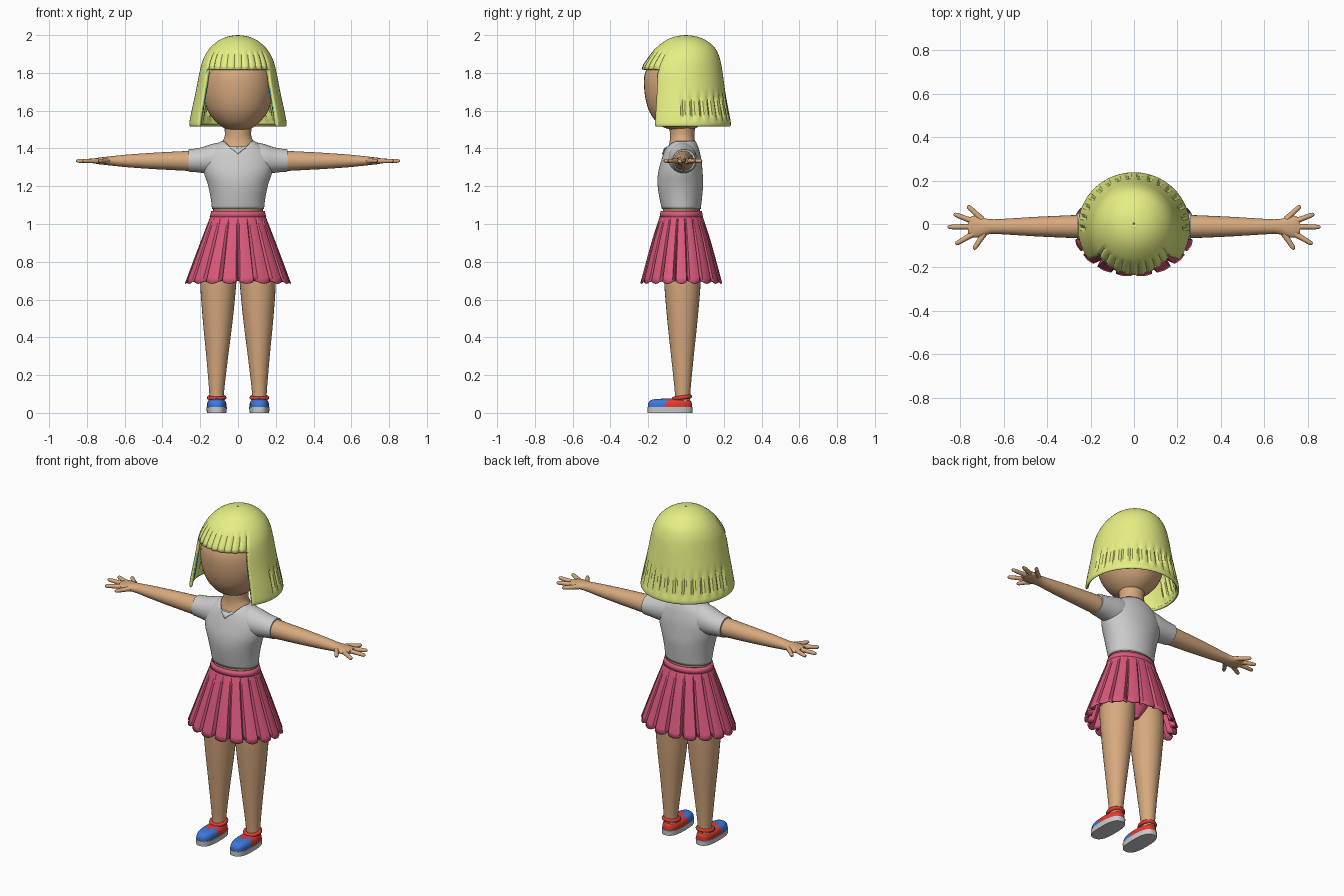
import bpy, bmesh
from math import sin, cos, tau, radians, copysign

if "Cube" in bpy.data.objects:
    bpy.data.objects.remove(bpy.data.objects["Cube"])


def material(name, rgb):
    m = bpy.data.materials.new(name)
    m.diffuse_color = (*rgb, 1)
    m.use_nodes = True
    m.node_tree.nodes["Principled BSDF"].inputs["Base Color"].default_value = m.diffuse_color
    return m


SKIN = material("skin", (.68, .40, .21))
HAIR = material("hair", (.79, .87, .23))
PINK = material("pink", (.70, .10, .20))
BLUE = material("blue", (.045, .19, .72))
RED = material("red", (.75, .045, .03))
CYAN = material("cyan", (.02, .40, .50))


def resample(rings, k):
    """Catmull-Rom interpolation between the given rings."""
    out = []
    for i in range(len(rings) - 1):
        a, b, c, d = (rings[max(i - 1, 0)], rings[i], rings[i + 1],
                      rings[min(i + 2, len(rings) - 1)])
        for s in range(k):
            t = s / k
            out.append([.5 * (2 * q + (r - p) * t + (2 * p - 5 * q + 4 * r - w) * t * t
                              + (3 * q - p - 3 * r + w) * t ** 3)
                        for p, q, r, w in zip(a, b, c, d)])
    return out + [list(rings[-1])]


def loft(name, rings, n=32, mats=(), k=4, axis="z", caps=True, power=1.0,
         deform=None, drop=None, paint=None, mirror=False, thick=0, angle=40):
    """Skin ellipses (pos, centre_a, centre_b, radius_a, radius_b); a/b = x/y, or y/z along x."""
    bm = bmesh.new()
    rows = []
    for pos, ca, cb, ra, rb in resample(rings, k):
        row = []
        for i in range(n):
            s, c = sin(tau * i / n), -cos(tau * i / n)
            p = [copysign(abs(s) ** power, s) * ra + ca,
                 copysign(abs(c) ** power, c) * rb + cb, pos]
            if deform:
                p = deform(i, p, ca, cb)
            row.append(bm.verts.new(p if axis == "z" else (p[2], p[0], p[1])))
        rows.append(row)
    for lo, hi in zip(rows, rows[1:]):
        for i in range(n):
            j = (i + 1) % n
            q = (lo[i], lo[j], hi[j], hi[i])
            zc = sum(v.co.z for v in q) / 4
            if not (drop and drop(i, zc)):
                bm.faces.new(q)
    if caps:
        bm.faces.new(rows[0][::-1])
        bm.faces.new(rows[-1])
    if paint:
        for f in bm.faces:
            f.material_index = paint(f.calc_center_median())
    bmesh.ops.delete(bm, geom=[v for v in bm.verts if not v.link_faces], context="VERTS")
    me = bpy.data.meshes.new(name)
    bm.to_mesh(me)
    bm.free()
    for m in mats:
        me.materials.append(m)
    ob = bpy.data.objects.new(name, me)
    bpy.context.collection.objects.link(ob)
    bpy.ops.object.select_all(action="DESELECT")
    ob.select_set(True)
    bpy.context.view_layer.objects.active = ob
    bpy.ops.object.shade_smooth_by_angle(angle=radians(angle))
    if thick:
        s = ob.modifiers.new("thickness", "SOLIDIFY")
        s.thickness, s.offset = thick, -1
    if mirror:
        ob.modifiers.new("mirror", "MIRROR")
    return ob


def tube(name, pts, radius, mat, cyclic=False):
    """Round tube through (x, y, z, radius factor) points, mirrored in x."""
    cu = bpy.data.curves.new(name, "CURVE")
    cu.dimensions, cu.bevel_depth, cu.bevel_resolution = "3D", radius, 3
    cu.use_fill_caps = True
    sp = cu.splines.new("POLY")
    sp.points.add(len(pts) - 1)
    for p, (x, y, z, r) in zip(sp.points, pts):
        p.co, p.radius = (x, y, z, 1), r
    sp.use_cyclic_u = cyclic
    sp.use_smooth = True
    cu.materials.append(mat)
    ob = bpy.data.objects.new(name, cu)
    bpy.context.collection.objects.link(ob)
    ob.modifiers.new("mirror", "MIRROR")


# Head
loft("head", [(1.50, 0, -.025, .06, .06), (1.515, 0, -.03, .085, .095),
              (1.55, 0, -.03, .125, .135), (1.61, 0, -.03, .165, .17),
              (1.70, 0, -.03, .186, .19), (1.80, 0, -.03, .178, .187),
              (1.88, 0, -.015, .15, .15), (1.94, 0, 0, .10, .10),
              (1.97, 0, 0, .01, .01)], 40, [SKIN])

# Neck and upper chest, seen through the V neckline
loft("neck", [(1.30, 0, -.025, .12, .085), (1.37, 0, -.025, .10, .08),
              (1.43, 0, -.02, .085, .068), (1.47, 0, -.02, .07, .065),
              (1.54, 0, -.02, .075, .07)], 32, [SKIN])


# Hair: open bob shell with fringe, and pressed-in strand grooves
def hair_grooves(i, p, ca, cb):
    front = min(i, 120 - i) <= 18
    span = (1.815 < p[2] < 1.91) if front else (1.55 < p[2] < 1.70 and min(i, 120 - i) > 26)
    if span and i % 4 == 2:
        p[0] *= .96
        p[1] = cb + (p[1] - cb) * .96
    return p


loft("hair", [(1.515, 0, -.015, .25, .245), (1.53, 0, -.015, .258, .253),
              (1.60, 0, -.017, .246, .243), (1.70, 0, -.02, .224, .228),
              (1.82, 0, -.022, .200, .213), (1.88, 0, -.012, .181, .190),
              (1.93, 0, -.003, .150, .158), (1.97, 0, 0, .105, .110),
              (1.992, 0, 0, .055, .058), (2.0, 0, 0, .004, .004)],
     120, [HAIR], caps=False, deform=hair_grooves, thick=.018,
     drop=lambda i, z: z < 1.819 and (i < 18 or i >= 102))

# Coloured strands lining the hair opening
tube("hair_strand", [(.160, -.135, 1.82, 1), (.175, -.142, 1.70, 1),
                     (.192, -.148, 1.56, .5)], .008, CYAN)


# Shirt with a V neckline
def v_neck(i, p, ca, cb):
    if p[2] > 1.41 and p[1] < cb:
        dip = max(0, 1 - abs(p[0]) / .075) * (p[2] - 1.41) / .03
        p[2] -= .072 * dip
        p[1] -= .03 * dip
    return p


loft("shirt", [(1.08, 0, -.025, .138, .103), (1.14, 0, -.028, .145, .113),
               (1.21, 0, -.03, .160, .121), (1.27, 0, -.03, .180, .118),
               (1.33, 0, -.025, .186, .108), (1.38, 0, -.022, .165, .095),
               (1.41, 0, -.02, .135, .084), (1.44, 0, -.02, .085, .070)],
     64, k=3, caps=False, deform=v_neck, thick=.008)
loft("sleeve", [(.09, -.018, 1.345, .075, .088), (.14, -.018, 1.343, .076, .080),
                (.20, -.013, 1.338, .068, .066), (.262, -.01, 1.336, .061, .059)],
     28, axis="x", mirror=True)

# Arms and flat palms
loft("arm", [(.22, -.012, 1.334, .055, .055), (.32, -.012, 1.334, .051, .050),
             (.45, -.012, 1.334, .045, .043), (.58, -.012, 1.334, .037, .034),
             (.66, -.012, 1.334, .034, .026), (.705, -.014, 1.334, .045, .021),
             (.74, -.012, 1.334, .050, .017), (.765, -.010, 1.334, .034, .012)],
     24, [SKIN], axis="x", mirror=True)

# Fingers and thumb: root and tip in the hand plane
for label, x0, y0, x1, y1 in [("thumb", .69, -.045, .738, -.117),
                              ("index_finger", .74, -.045, .822, -.093),
                              ("middle_finger", .74, -.012, .858, -.014),
                              ("ring_finger", .74, .012, .830, .046),
                              ("little_finger", .70, .022, .767, .084)]:
    tube(label, [(x0 + (x1 - x0) * t, y0 + (y1 - y0) * t, 1.334, r)
                 for t, r in [(0, 1.25), (.4, 1.05), (.8, .95), (.93, .8), (1, .35)]],
         .0115, SKIN)

# Bare waist and underwear below the skirt
loft("waist", [(1.03, 0, -.025, .130, .098), (1.10, 0, -.025, .132, .098)], 32, [SKIN])
loft("underwear", [(.70, 0, -.02, .02, .05), (.76, 0, -.02, .09, .088),
                   (.85, 0, -.02, .155, .105), (.95, 0, -.02, .15, .105),
                   (1.05, 0, -.025, .128, .095)], 32, [PINK])


# Pleated skirt with scalloped hem
def pleats(i, p, ca, cb):
    t = min(1, max(0, (1.045 - p[2]) / .35))
    fold = i % 8
    scale = 1 - .13 * t ** .6 if fold == 0 else 1 + .015 * t * (1 - abs(fold - 4) / 3)
    lift = .016 * t ** 4 * (abs(fold - 4) / 4) ** 2
    return [p[0] * scale, cb + (p[1] - cb) * scale, p[2] + lift]


loft("skirt", [(.685, 0, -.025, .277, .215), (.80, 0, -.025, .236, .186),
               (.92, 0, -.025, .192, .153), (1.01, 0, -.025, .158, .124),
               (1.045, 0, -.025, .145, .112), (1.07, 0, -.025, .139, .107)],
     144, [PINK], k=3, caps=False, deform=pleats, thick=.006, angle=25)
loft("waistband", [(1.037, 0, -.025, .150, .115), (1.07, 0, -.025, .141, .109)],
     48, [PINK], k=1, caps=False, thick=.008)

# Legs
loft("leg", [(.06, .113, -.018, .038, .040), (.12, .113, -.018, .040, .042),
             (.30, .110, -.019, .058, .060), (.50, .107, -.019, .080, .081),
             (.70, .104, -.019, .096, .097), (.82, .095, -.02, .092, .095),
             (.93, .080, -.02, .070, .085)], 32, [SKIN], mirror=True)

# Shoes: sole, two-tone upper and ankle collar
loft("shoe_sole", [(0, .113, -.085, .052, .119), (.03, .113, -.085, .054, .120)],
     40, k=1, power=.75, mirror=True)


def toe_colour(c):
    return 0 if c.y < -.105 or -.088 < c.y < -.078 else 1


loft("shoe_upper", [(.028, .113, -.085, .051, .117), (.048, .113, -.085, .051, .116),
                    (.062, .113, -.083, .046, .109), (.071, .113, -.08, .036, .094),
                    (.075, .113, -.075, .018, .055)],
     56, [BLUE, RED], power=.78, paint=toe_colour, mirror=True)
tube("ankle_collar", [(.113 + .041 * cos(tau * i / 28), -.022 + .043 * sin(tau * i / 28),
                       .081 + .006 * sin(tau * i / 28), 1) for i in range(28)],
     .011, RED, cyclic=True)
